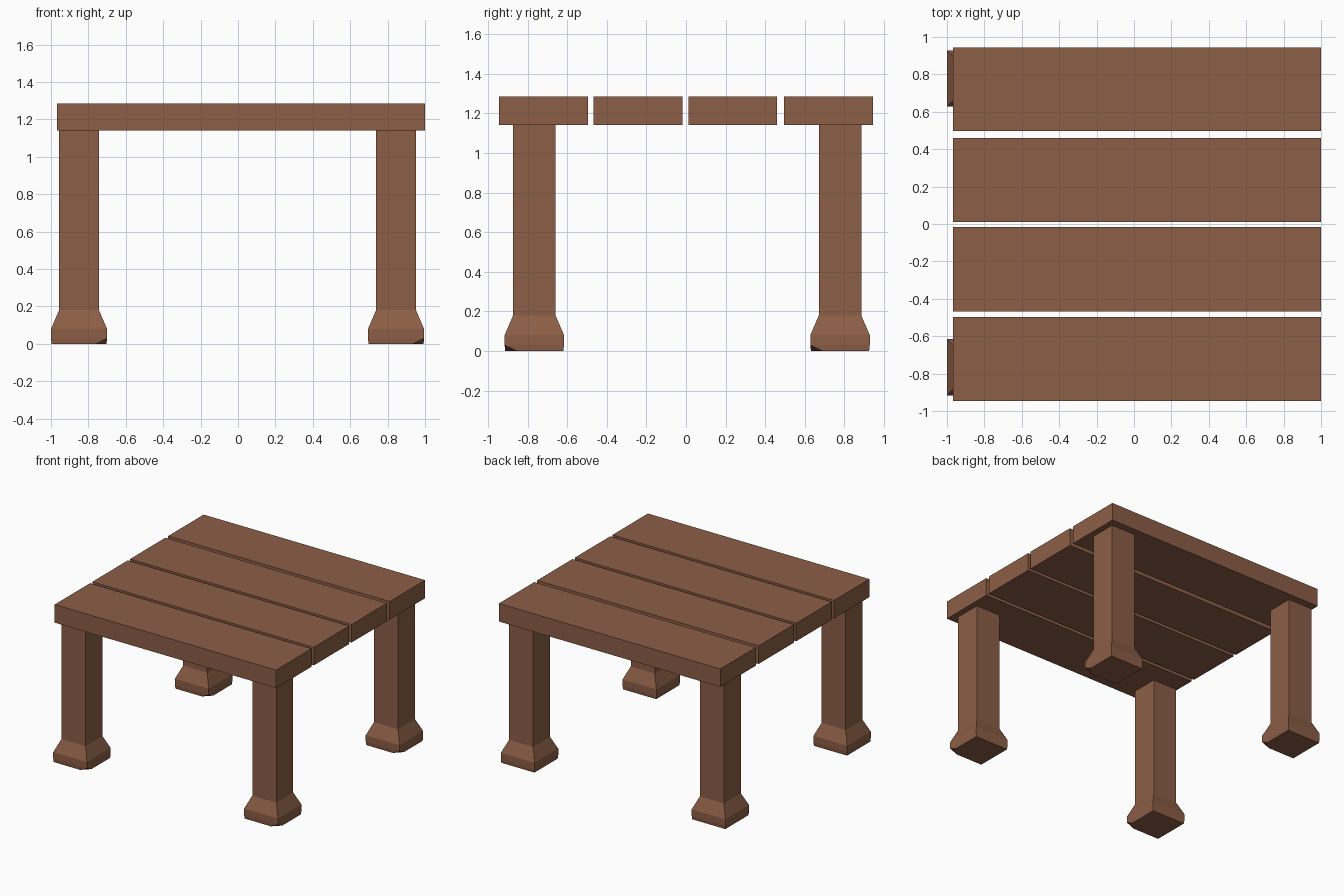
import bpy, bmesh

if "Cube" in bpy.data.objects:
    bpy.data.objects.remove(bpy.data.objects["Cube"])

wood = bpy.data.materials.new("brown wood")
wood.diffuse_color = (0.262, 0.112, 0.061, 1.0)
wood.use_nodes = True
wood.node_tree.nodes["Principled BSDF"].inputs["Base Color"].default_value = wood.diffuse_color


def finish(name, bm):
    bmesh.ops.recalc_face_normals(bm, faces=bm.faces)
    mesh = bpy.data.meshes.new(name)
    bm.to_mesh(mesh)
    bm.free()
    mesh.materials.append(wood)
    obj = bpy.data.objects.new(name, mesh)
    bpy.context.collection.objects.link(obj)


def plank(name, x0, x1, y0, y1, z0, z1):
    bm = bmesh.new()
    bmesh.ops.create_cube(bm, size=1)
    for v in bm.verts:
        v.co.x = x1 if v.co.x > 0 else x0
        v.co.y = y1 if v.co.y > 0 else y0
        v.co.z = z1 if v.co.z > 0 else z0
    finish(name, bm)


def leg(name, cx, cy):
    # square post lofted through (half width, height) rings, flared at the foot
    bm = bmesh.new()
    rings = []
    for h, z in [(0.147, 0), (0.15, 0.03), (0.15, 0.08), (0.107, 0.18), (0.107, 1.14)]:
        rings.append([bm.verts.new((cx + sx * h, cy + sy * h, z))
                      for sx, sy in ((-1, -1), (1, -1), (1, 1), (-1, 1))])
    for a, b in zip(rings, rings[1:]):
        for i in range(4):
            j = (i + 1) % 4
            bm.faces.new((a[i], a[j], b[j], b[i]))
    bm.faces.new(rings[0][::-1])
    bm.faces.new(rings[-1])
    # chipped bottom corner at front right of each foot
    cut = bmesh.ops.bisect_plane(
        bm, geom=bm.verts[:] + bm.edges[:] + bm.faces[:],
        plane_co=(cx + 0.15, cy - 0.15, 0.03),
        plane_no=(0.03, -0.03, -0.065), clear_outer=True)
    edges = [e for e in cut["geom_cut"] if isinstance(e, bmesh.types.BMEdge)]
    bmesh.ops.holes_fill(bm, edges=edges, sides=0)
    finish(name, bm)


# four table top planks with narrow gaps
spans = [(-0.945, -0.496), (-0.467, -0.017), (0.012, 0.460), (0.496, 0.945)]
for i, (y0, y1) in enumerate(spans):
    plank(f"top_plank_{i + 1}", -0.967, 1.0, y0, y1, 1.14, 1.285)

# four legs
for side, cx in (("left", -0.85), ("right", 0.845)):
    for end, cy in (("front", -0.766), ("back", 0.778)):
        leg(f"{end}_{side}_leg", cx, cy)
